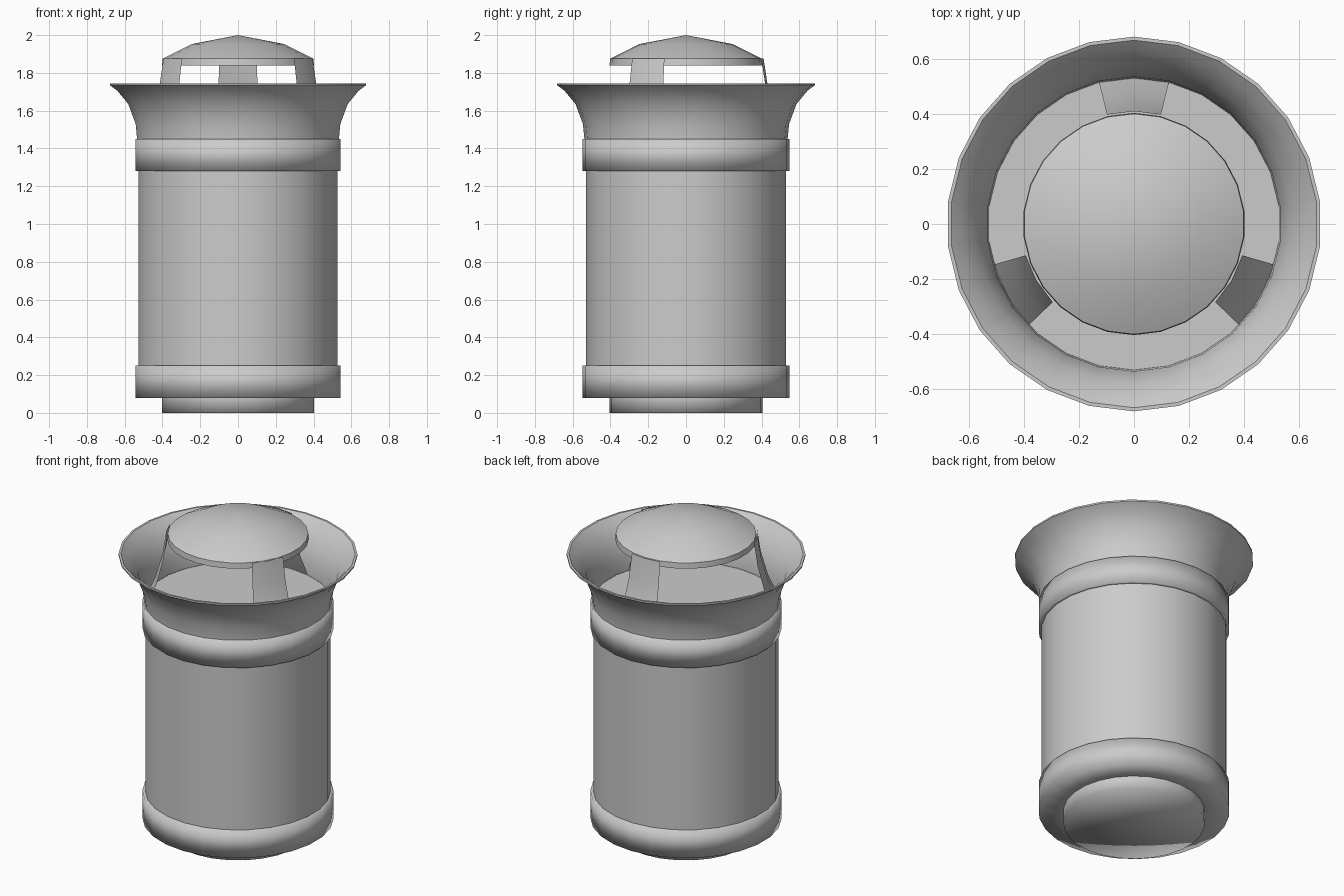
import bpy, bmesh, math

if "Cube" in bpy.data.objects:
    bpy.data.objects.remove(bpy.data.objects["Cube"])

SIDES = 26
STEP = 2 * math.pi / SIDES


def lathe(name, profile, closed=False, steps=SIDES, start=math.pi / 2, smooth_angle=None):
    """Turn an (r, z) profile about z; r = 0 gives a pole. Fewer steps make a strip."""
    bm = bmesh.new()
    full = steps == SIDES
    cols = steps if full else steps + 1
    rings = []
    for r, z in profile:
        if r == 0:
            rings.append([bm.verts.new((0, 0, z))] * cols)
        else:
            rings.append([bm.verts.new((r * math.cos(start + i * STEP),
                                        r * math.sin(start + i * STEP), z))
                          for i in range(cols)])
    pairs = list(zip(rings, rings[1:]))
    if closed:
        pairs.append((rings[-1], rings[0]))
    for a, b in pairs:
        for i in range(steps):
            j = (i + 1) % cols
            corners = list(dict.fromkeys((a[i], a[j], b[j], b[i])))
            bm.faces.new(corners)
    bmesh.ops.recalc_face_normals(bm, faces=bm.faces)
    mesh = bpy.data.meshes.new(name)
    bm.to_mesh(mesh)
    bm.free()
    obj = bpy.data.objects.new(name, mesh)
    bpy.context.collection.objects.link(obj)
    bpy.context.view_layer.objects.active = obj
    for o in bpy.context.selected_objects:
        o.select_set(False)
    obj.select_set(True)
    if smooth_angle is None:
        bpy.ops.object.shade_smooth()
    else:
        bpy.ops.object.shade_smooth_by_angle(angle=math.radians(smooth_angle))
    return obj


# Foot and main drum, with the drum's flat top as the floor of the bowl
lathe("foot", [(0, 0), (0.405, 0), (0.405, 0.08)])
lathe("drum", [(0.53, 0.25), (0.53, 1.28)])
lathe("bowl_floor", [(0, 1.447), (0.535, 1.447)])

# Raised bands, softly shaded around their corners
lathe("lower_band", [(0.405, 0.08), (0.547, 0.08), (0.547, 0.25), (0.53, 0.25)])
lathe("upper_band", [(0.53, 1.28), (0.547, 1.28), (0.547, 1.45), (0.53, 1.45)])

# Flared bowl with a thin lip
lathe("flared_bowl", [(0.538, 1.45), (0.546, 1.53), (0.585, 1.635), (0.643, 1.705),
                      (0.683, 1.735), (0.683, 1.745), (0.67, 1.745),
                      (0.634, 1.712), (0.576, 1.641), (0.537, 1.533), (0.532, 1.447)],
      smooth_angle=40)

# Domed cap
lathe("cap", [(0, 1.84), (0.405, 1.84), (0.402, 1.875), (0.245, 1.953), (0, 2.0)],
      smooth_angle=50)

# Three curved sheet brackets holding the cap
for k in range(3):
    lathe(f"bracket_{k + 1}", [(0.533, 1.447), (0.475, 1.58), (0.433, 1.73), (0.411, 1.875)],
          steps=2, start=math.pi / 2 - STEP + k * 2 * math.pi / 3)
